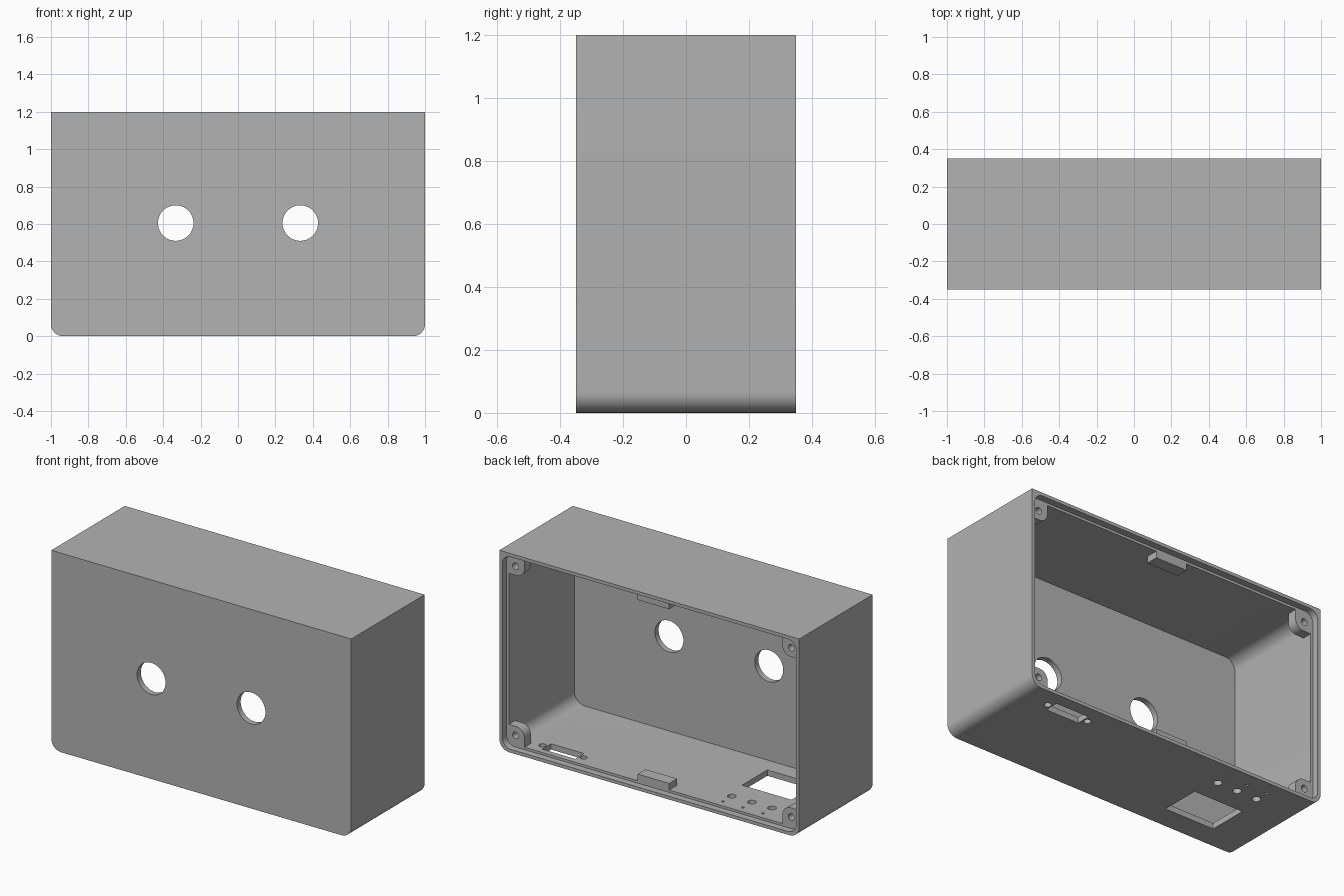
import bpy, bmesh, math
from mathutils import Vector

cube = bpy.data.objects.get("Cube")
if cube:
    bpy.data.objects.remove(cube, do_unlink=True)

# Single plastic colour
plastic = bpy.data.materials.new("grey_plastic")
plastic.use_nodes = True
GREY = (0.45, 0.45, 0.45, 1)
plastic.diffuse_color = GREY
plastic.node_tree.nodes["Principled BSDF"].inputs["Base Color"].default_value = GREY

W, H, D = 1.0, 1.2, 0.35      # half width, height, half depth
WALL, RIM, STEP = 0.035, 0.02, 0.04
SEAT = D - STEP               # level of the lid seat


def rounded_rect(x0, x1, z0, z1, radii, steps=8):
    """Outline in xz; radii go bottom-left, bottom-right, top-right, top-left."""
    points = []
    corners = [(x0, z0, 1, 1), (x1, z0, -1, 1), (x1, z1, -1, -1), (x0, z1, 1, -1)]
    for i, ((x, z, dx, dz), r) in enumerate(zip(corners, radii)):
        if r == 0:
            points.append((x, z))
            continue
        for k in range(steps + 1):
            a = math.pi * (1 + i / 2 + k / steps / 2)
            points.append((x + dx * r + r * math.cos(a), z + dz * r + r * math.sin(a)))
    return points


def loft(name, rings):
    """Solid through equal outlines, each given with its y position."""
    bm = bmesh.new()
    loops = [[bm.verts.new((x, y, z)) for x, z in outline] for y, outline in rings]
    n = len(loops[0])
    for a, b in zip(loops, loops[1:]):
        for i in range(n):
            bm.faces.new((a[i], a[(i + 1) % n], b[(i + 1) % n], b[i]))
    bm.faces.new(loops[0])
    bm.faces.new(loops[-1])
    bmesh.ops.recalc_face_normals(bm, faces=bm.faces)
    mesh = bpy.data.meshes.new(name)
    bm.to_mesh(mesh)
    bm.free()
    mesh.materials.append(plastic)
    obj = bpy.data.objects.new(name, mesh)
    bpy.context.collection.objects.link(obj)
    return obj


def prism(name, outline, y0, y1):
    return loft(name, [(y0, outline), (y1, outline)])


def box(name, x0, x1, y0, y1, z0, z1):
    return prism(name, [(x0, z0), (x1, z0), (x1, z1), (x0, z1)], y0, y1)


def drill(location, radius, length, along_y=False):
    bpy.ops.mesh.primitive_cylinder_add(
        vertices=40, radius=radius, depth=length, location=location,
        rotation=(math.pi / 2 if along_y else 0, 0, 0))
    obj = bpy.context.object
    obj.data.materials.append(plastic)
    return obj


def cut(target, cutters):
    """Subtract the cutters, then discard them."""
    bpy.ops.object.select_all(action='DESELECT')
    bpy.context.view_layer.objects.active = target
    target.select_set(True)
    for cutter in cutters:
        cutter.hide_render = True
        mod = target.modifiers.new("cut", 'BOOLEAN')
        mod.operation = 'DIFFERENCE'
        mod.solver = 'EXACT'
        mod.object = cutter
        bpy.ops.object.modifier_apply(modifier=mod.name)
        bpy.data.objects.remove(cutter, do_unlink=True)
    bpy.ops.object.shade_smooth_by_angle(angle=math.radians(30))


# Case: square top corners outside, rounded lower ones, open at the back
case = prism("case", rounded_rect(-W, W, 0, H, (0.065, 0.065, 0, 0)), -D, D)
cavity = prism("cavity", rounded_rect(-W + WALL, W - WALL, WALL, H - WALL, (0.07,) * 4),
               -D + WALL, D + 0.1)
lid_seat = prism("lid_seat", rounded_rect(-W + RIM, W - RIM, RIM, H - RIM, (0.055,) * 4),
                 SEAT, D + 0.1)
cutters = [cavity, lid_seat]

# Two round openings in the front wall
cutters += [drill((s * 0.333, -D, 0.605), 0.095, 0.2, True) for s in (-1, 1)]

# Connector slot with its screw holes, in the floor
cutters.append(box("slot", 0.547, 0.767, 0.19, 0.275, -0.1, 0.1))
cutters += [drill((0.657 + s * 0.137, 0.233, 0), 0.02, 0.2) for s in (-1, 1)]

# Large socket opening in the floor
cutters.append(box("socket", -0.725, -0.395, -0.21, 0.03, -0.1, 0.1))

# Row of control holes, each with a small locating hole
for i in range(3):
    x = -0.43 - i * 0.134
    cutters.append(drill((x, 0.178, 0), 0.024, 0.2))
    cutters.append(drill((x, 0.262, 0), 0.008, 0.2))
cut(case, cutters)

# Screw posts in the four corners, tapering forward into the wall
for side, sx in (("left", 1), ("right", -1)):
    for level, sz in (("upper", 1), ("lower", -1)):
        def place(outline, scale=1.0):
            corner = Vector((0.97, 0.57))
            moved = [corner + (Vector(p) - corner) * scale for p in outline]
            return [(sx * p.x, H / 2 + sz * p.y) for p in moved]

        section = rounded_rect(0.86, 0.97, 0.455, 0.57, (0.055, 0, 0, 0))
        post = loft(f"{level}_{side}_screw_post",
                    [(SEAT, place(section)), (SEAT - 0.06, place(section)),
                     (SEAT - 0.16, place(section, 0.1))])
        cut(post, [drill((sx * 0.92, SEAT, H / 2 + sz * 0.51), 0.02, 0.12, True)])

# Lid catches at the middle of the floor and ceiling
box("lower_catch", -0.105, 0.105, 0.235, SEAT, 0.025, 0.075)
box("upper_catch", -0.105, 0.105, 0.235, SEAT, H - 0.075, H - 0.025)
